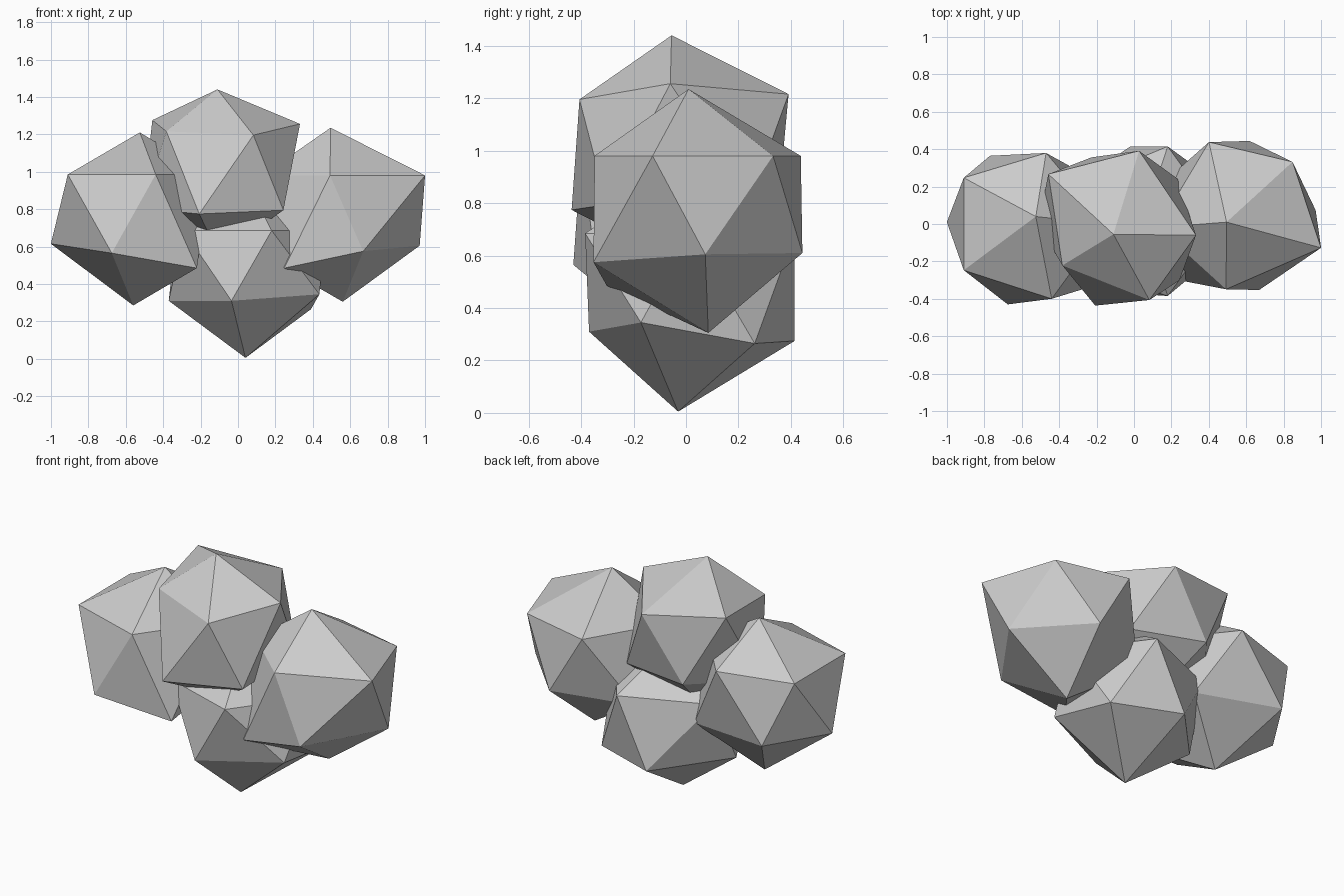
import bpy
import bmesh
from math import cos, sin, radians, sqrt
from mathutils import Vector

default_cube = bpy.data.objects.get("Cube")
if default_cube:
    bpy.data.objects.remove(default_cube, do_unlink=True)

# One plain grey for the whole cluster
stone_grey = bpy.data.materials.new("stone_grey")
stone_grey.use_nodes = True
grey = (0.6, 0.6, 0.6, 1)
stone_grey.diffuse_color = grey
stone_grey.node_tree.nodes["Principled BSDF"].inputs["Base Color"].default_value = grey


def ring(prefix, start, height):
    """Five named corners evenly spaced around the vertical axis."""
    radius = 2 / sqrt(5)
    corners = {}
    for i, letter in enumerate("abcde"):
        angle = radians(start + 72 * i)
        corners[prefix + letter] = Vector((radius * cos(angle), radius * sin(angle), height))
    return corners


def boulder(name, centre, radius, turn=0, **tugs):
    """Twenty-sided boulder; tugs move single corners to make it irregular."""
    corners = {"base": Vector((0, 0, -1)), "cap": Vector((0, 0, 1))}
    corners.update(ring("low_", turn + 36, -1 / sqrt(5)))
    corners.update(ring("up_", turn, 1 / sqrt(5)))

    bm = bmesh.new()
    for key, corner in corners.items():
        bm.verts.new(Vector(centre) + corner * radius + Vector(tugs.get(key, (0, 0, 0))))
    bmesh.ops.convex_hull(bm, input=bm.verts)
    bmesh.ops.recalc_face_normals(bm, faces=bm.faces)

    mesh = bpy.data.meshes.new(name)
    bm.to_mesh(mesh)
    bm.free()
    mesh.materials.append(stone_grey)
    obj = bpy.data.objects.new(name, mesh)
    bpy.context.collection.objects.link(obj)
    return obj


# Upper boulder
boulder("top_boulder", (-.1, 0, 1.01), .46,
        cap=(-.01, -.055, -.03),
        up_a=(.02, -.06, .04),
        up_c=(-.025, .025, .06),
        up_d=(.05, .02, 0),
        up_e=(.055, -.015, -.02),
        low_b=(0, -.035, .035),
        low_d=(.02, -.045, -.03),
        low_e=(.01, -.06, -.01))

# Lower boulder, standing on its point
boulder("bottom_boulder", (.05, .015, .475), .47,
        base=(-.01, -.045, 0),
        up_c=(-.04, -.06, 0),
        low_b=(.06, 0, .01),
        low_c=(0, .025, .045),
        low_d=(.045, .015, .045),
        low_e=(.045, .06, .08))

# Side boulder on the model's right
boulder("right_boulder", (-.57, 0, .775), .47,
        cap=(.045, .04, -.035),
        base=(.01, .035, -.02),
        up_b=(-.03, -.02, .01),
        low_b=(-.07, -.035, .045),
        low_c=(-.01, .01, .05),
        low_d=(.025, -.03, 0),
        low_e=(.01, -.085, -.08))

# Side boulder on the model's left
boulder("left_boulder", (.545, .04, .77), .47, turn=-28,
        cap=(-.05, -.03, -.005),
        base=(.015, .045, .005),
        up_a=(.084, .03, 0),
        up_c=(.04, .02, 0),
        up_e=(.02, .025, 0),
        low_a=(.01, -.025, .045),
        low_b=(0, -.01, .05),
        low_d=(.005, -.05, -.075),
        low_e=(-.06, -.015, .015))
